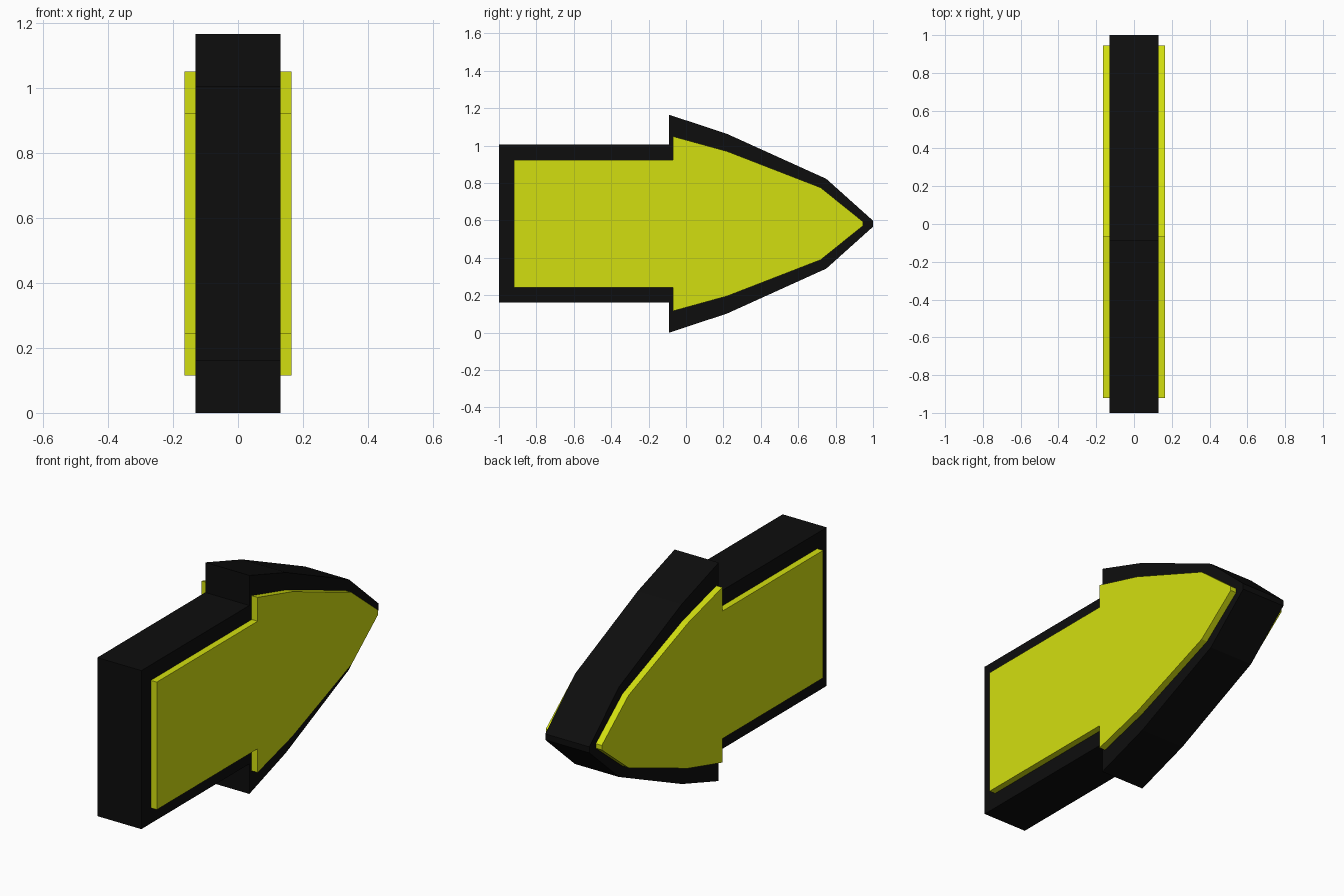
import bpy, bmesh

if "Cube" in bpy.data.objects:
    bpy.data.objects.remove(bpy.data.objects["Cube"])

MID = 0.5825  # height of the arrow's axis


def material(name, rgb):
    m = bpy.data.materials.new(name)
    m.diffuse_color = (*rgb, 1)
    m.use_nodes = True
    m.node_tree.nodes["Principled BSDF"].inputs["Base Color"].default_value = m.diffuse_color
    return m


def arrow(name, half_profile, x0, x1, mat):
    """Extrude a profile of (y, half height), mirrored about the axis, from x0 to x1."""
    outline = [(y, MID - h) for y, h in half_profile]
    outline += [(y, MID + h) for y, h in reversed(half_profile)]
    bm = bmesh.new()
    face = bm.faces.new([bm.verts.new((x0, y, z)) for y, z in outline])
    ext = bmesh.ops.extrude_face_region(bm, geom=[face])
    verts = [g for g in ext["geom"] if isinstance(g, bmesh.types.BMVert)]
    bmesh.ops.translate(bm, verts=verts, vec=(x1 - x0, 0, 0))
    bmesh.ops.recalc_face_normals(bm, faces=bm.faces[:])
    mesh = bpy.data.meshes.new(name)
    bm.to_mesh(mesh)
    bm.free()
    mesh.materials.append(mat)
    ob = bpy.data.objects.new(name, mesh)
    bpy.context.collection.objects.link(ob)
    return ob


black = material("black", (0.004, 0.004, 0.004))
yellow = material("yellow", (0.65, 0.74, 0.005))

# Thick black arrow body
arrow("arrow_body",
      [(-1, 0.4225), (-0.09, 0.4225), (-0.09, 0.5825),
       (0.22, 0.48), (0.75, 0.24), (1, 0.016)],
      -0.13, 0.13, black)

# Raised yellow face plate, mirrored to both sides
plate = arrow("face_plates",
              [(-0.92, 0.34), (-0.07, 0.34), (-0.07, 0.467),
               (0.22, 0.387), (0.72, 0.193), (0.945, 0.012)],
              0.13, 0.165, yellow)
plate.modifiers.new("both_sides", "MIRROR").use_axis = (True, False, False)
plate.modifiers["both_sides"].use_mirror_merge = False
